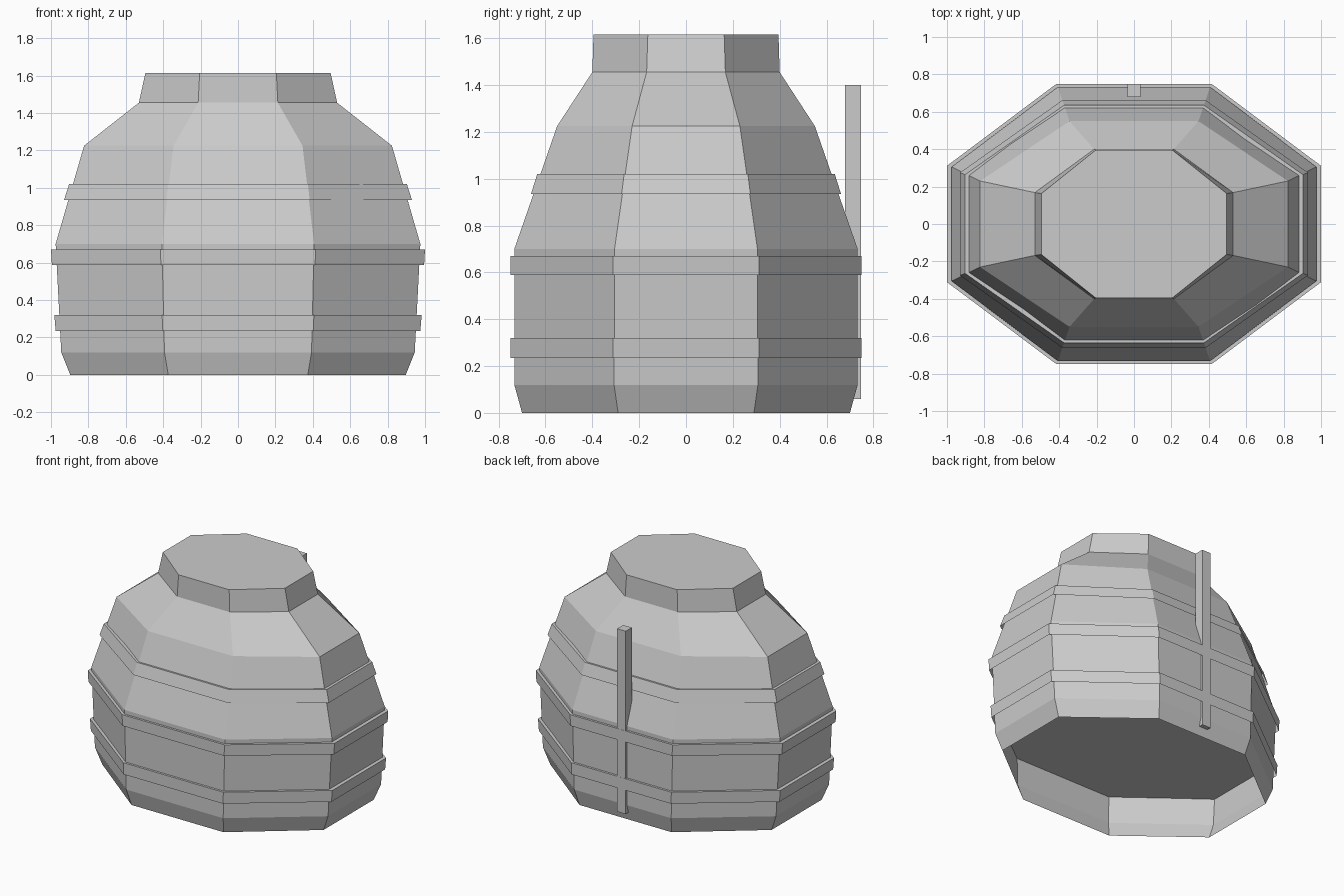
import bpy, bmesh

if "Cube" in bpy.data.objects:
    bpy.data.objects.remove(bpy.data.objects["Cube"])


def add_object(name, bm):
    bmesh.ops.recalc_face_normals(bm, faces=bm.faces)
    mesh = bpy.data.meshes.new(name)
    bm.to_mesh(mesh)
    bm.free()
    ob = bpy.data.objects.new(name, mesh)
    bpy.context.collection.objects.link(ob)
    return ob


def octagon(X, cx, Y, cy):
    return [(X, -cy), (X, cy), (cx, Y), (-cx, Y),
            (-X, cy), (-X, -cy), (-cx, -Y), (cx, -Y)]


def loft(name, rings):
    """Skin stretched octagons (z, X, cx, Y, cy); closed top, open bottom."""
    bm = bmesh.new()
    loops = [[bm.verts.new((x, y, z)) for x, y in octagon(*dims)]
             for z, *dims in rings]
    for a, b in zip(loops, loops[1:]):
        for i in range(8):
            j = (i + 1) % 8
            bm.faces.new((a[i], a[j], b[j], b[i]))
    bm.faces.new(loops[-1])
    return add_object(name, bm)


# Bulging barrel-like body with a short neck, hollow underneath
loft("body", [
    (0.00, 0.897, 0.373, 0.700, 0.290),
    (0.12, 0.945, 0.393, 0.733, 0.307),
    (0.70, 0.975, 0.407, 0.733, 0.305),
    (1.225, 0.823, 0.345, 0.550, 0.230),
    (1.455, 0.530, 0.213, 0.400, 0.168),
    (1.615, 0.495, 0.205, 0.395, 0.163),
])

# Hoops; the top of the lowest one forms the recessed floor seen from below
hoops = [
    ("lower_hoop", (0.235, 0.975, 0.402, 0.749, 0.311),
                   (0.320, 0.982, 0.406, 0.749, 0.311)),
    ("middle_hoop", (0.588, 0.995, 0.412, 0.749, 0.311),
                    (0.670, 1.000, 0.415, 0.749, 0.311)),
    ("upper_hoop", (0.935, 0.930, 0.383, 0.662, 0.275),
                   (1.020, 0.903, 0.374, 0.635, 0.264)),
]
for name, low, high in hoops:
    loft(name, [low, high])

# Upright post on the back
bm = bmesh.new()
bmesh.ops.create_cube(bm, size=1)
bmesh.ops.scale(bm, vec=(0.07, 0.07, 1.34), verts=bm.verts)
bmesh.ops.translate(bm, vec=(0, 0.713, 0.73), verts=bm.verts)
add_object("back_post", bm)
